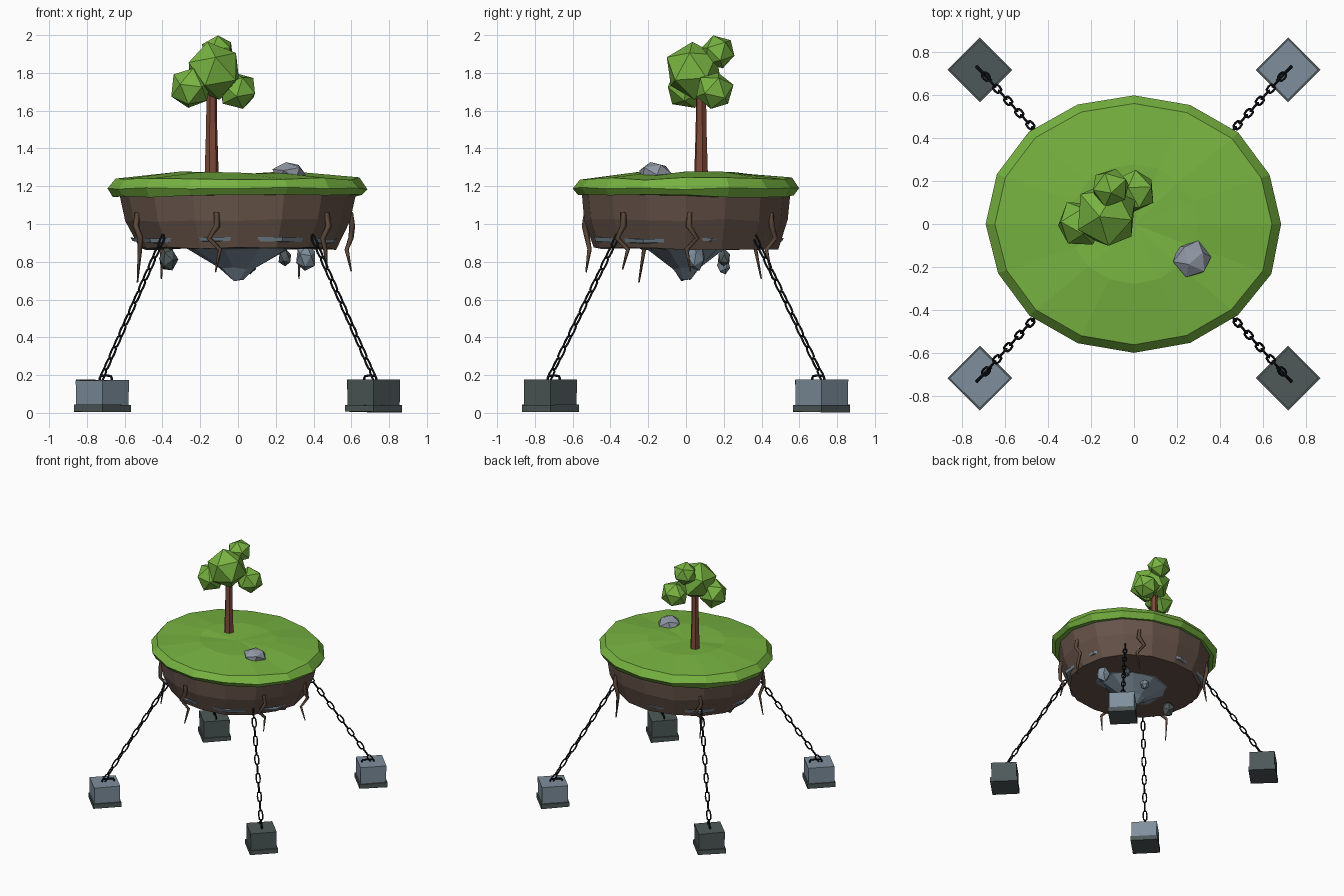
import bpy, bmesh, math, random
from mathutils import Vector, Matrix

if "Cube" in bpy.data.objects:
    bpy.data.objects.remove(bpy.data.objects["Cube"])

random.seed(4)


def mat(name, rgb):
    m = bpy.data.materials.new(name)
    m.diffuse_color = (*rgb, 1)
    m.use_nodes = True
    m.node_tree.nodes["Principled BSDF"].inputs["Base Color"].default_value = m.diffuse_color
    return m


GRASS = mat("grass green", (0.185, 0.45, 0.052))
DIRT = mat("dirt brown", (0.135, 0.088, 0.068))
BARK = mat("bark red brown", (0.21, 0.068, 0.04))
ROOT = mat("root brown", (0.11, 0.068, 0.045))
SLATE = mat("light slate", (0.21, 0.275, 0.335))
DARK = mat("dark slate", (0.076, 0.098, 0.098))
BOULDER = mat("boulder grey", (0.28, 0.31, 0.37))
IRON = mat("black iron", (0.008, 0.009, 0.012))


def finish(name, bm, m):
    bmesh.ops.recalc_face_normals(bm, faces=bm.faces)
    me = bpy.data.meshes.new(name)
    bm.to_mesh(me)
    bm.free()
    me.materials.append(m)
    ob = bpy.data.objects.new(name, me)
    bpy.context.collection.objects.link(ob)
    return ob


def lathe(name, rings, n, m, jitter=0.0, zjit=0.0, start=0.0, at=(0, 0), top=None):
    """Stack of elliptical rings (rx, ry, z); the first may close on a centre point."""
    bm = bmesh.new()
    wob = [1 + random.uniform(-jitter, jitter) for _ in range(n)]
    loops = []
    for rx, ry, z in rings:
        loop = []
        for i in range(n):
            a = start + 2 * math.pi * i / n
            loop.append(bm.verts.new((at[0] + rx * wob[i] * math.cos(a),
                                      at[1] + ry * wob[i] * math.sin(a),
                                      z + random.uniform(-zjit, zjit))))
        loops.append(loop)
    for a, b in zip(loops, loops[1:]):
        for i in range(n):
            j = (i + 1) % n
            bm.faces.new((a[i], a[j], b[j], b[i]))
    if top is None:
        bm.faces.new(loops[0])
    else:
        c = bm.verts.new((at[0], at[1], top))
        for i in range(n):
            bm.faces.new((loops[0][i], loops[0][(i + 1) % n], c))
    bm.faces.new(loops[-1])
    return finish(name, bm, m)


def lump(name, loc, size, m, jitter=0.1, sub=1):
    """Jittered, randomly turned icosphere."""
    bm = bmesh.new()
    bmesh.ops.create_icosphere(bm, subdivisions=sub, radius=1)
    rot = Matrix.Rotation(random.uniform(0, 6.3), 3, 'Z') @ Matrix.Rotation(random.uniform(0, 3), 3, 'X')
    for v in bm.verts:
        p = rot @ v.co * (1 + random.uniform(-jitter, jitter))
        v.co = Vector((p.x * size[0], p.y * size[1], p.z * size[2])) + Vector(loc)
    return finish(name, bm, m)


# Island: grass cap, dirt bowl, stone core that pokes out near the bowl's foot
lathe("grass_cap", [(0.30, 0.28, 1.272), (0.645, 0.565, 1.24), (0.688, 0.603, 1.19), (0.66, 0.575, 1.148)],
      16, GRASS, 0.008, 0.008, top=1.262)
lathe("dirt_bowl", [(0.635, 0.555, 1.18), (0.60, 0.54, 1.02), (0.525, 0.49, 0.87)],
      16, DIRT, 0.012, 0.008)
lathe("stone_core", [(0.555, 0.53, 0.925), (0.545, 0.52, 0.905), (0.27, 0.21, 0.868),
                     (0.10, 0.075, 0.765), (0.028, 0.028, 0.705)],
      9, SLATE, 0.035, 0.006, start=math.radians(15))

# Tree
lathe("tree_trunk", [(0.027, 0.027, 1.72), (0.030, 0.030, 1.50), (0.038, 0.038, 1.25)],
      6, BARK, 0.03, at=(-0.14, 0.08), start=0.2)
for i, (x, y, z, r) in enumerate([(-0.13, 0.04, 1.815, 0.158), (-0.25, 0.0, 1.72, 0.115),
                                  (0.0, 0.15, 1.705, 0.105), (-0.11, 0.17, 1.91, 0.095)]):
    lump("foliage_%d" % i, (x, y, z), (r, r, r * 0.98), GRASS, 0.05)

# Boulder on the grass and loose rocks hanging below
lump("boulder", (0.27, -0.165, 1.275), (0.09, 0.09, 0.058), BOULDER, 0.07)
for i, (x, y, z, r, m) in enumerate([(-0.37, -0.03, 0.815, 0.05, DARK), (0.36, 0.05, 0.825, 0.055, SLATE),
                                     (0.25, 0.20, 0.82, 0.036, DARK), (0.06, 0.20, 0.775, 0.036, SLATE)]):
    lump("hanging_rock_%d" % i, (x, y, z), (r, r, r * 1.3), m)


# Roots: tapered zigzag strands down the dirt wall
def root(name, deg, side, end_z):
    a = math.radians(deg)
    rad = Vector((math.cos(a), math.sin(a) * 0.9, 0))
    tan = Vector((-math.sin(a), math.cos(a), 0)) * side
    pts = [(0.595, 0.0, 1.06, 0.016), (0.605, 0.005, 0.99, 0.017), (0.60, -0.04, 0.925, 0.015),
           (0.575, 0.015, 0.865, 0.012), (0.60, -0.005, end_z, 0.004)]
    cu = bpy.data.curves.new(name, 'CURVE')
    cu.dimensions = '3D'
    cu.bevel_depth = 1.0
    cu.bevel_resolution = 0
    cu.use_fill_caps = True
    sp = cu.splines.new('POLY')
    sp.points.add(len(pts) - 1)
    for p, (r, t, z, w) in zip(sp.points, pts):
        q = rad * r + tan * t
        p.co = (q.x, q.y, z, 1)
        p.radius = w
    cu.materials.append(ROOT)
    ob = bpy.data.objects.new(name, cu)
    bpy.context.collection.objects.link(ob)
    bpy.ops.object.select_all(action='DESELECT')
    ob.select_set(True)
    bpy.context.view_layer.objects.active = ob
    bpy.ops.object.convert(target='MESH')


for i, (deg, side, end_z) in enumerate([(259, 1, 0.745), (322, 1, 0.76), (2, -1, 0.75),
                                        (57, -1, 0.71), (133, 1, 0.71), (207, -1, 0.69)]):
    root("root_%d" % i, deg, side, end_z)


# Chains: alternating stretched rings
def add_link(bm, mx, major, minor, stretch, nu=10, nv=5):
    grid = []
    for i in range(nu):
        u = 2 * math.pi * (i + 0.5) / nu
        row = []
        for j in range(nv):
            v = 2 * math.pi * j / nv
            r = major + minor * math.cos(v)
            p = Vector((r * math.cos(u), r * math.sin(u), minor * math.sin(v)))
            p.x += math.copysign(stretch, math.cos(u)) if abs(math.cos(u)) > 1e-4 else 0
            row.append(bm.verts.new(mx @ p))
        grid.append(row)
    for i in range(nu):
        for j in range(nv):
            k, l = (i + 1) % nu, (j + 1) % nv
            bm.faces.new((grid[i][j], grid[k][j], grid[k][l], grid[i][l]))


LINKS = 13
for sx in (-1, 1):
    for sy in (-1, 1):
        tag = ("front" if sy < 0 else "back") + ("_left" if sx < 0 else "_right")
        a = Vector((0.405 * sx, 0.375 * sy, 0.91))
        b = Vector((0.715 * sx, 0.715 * sy, 0.20))
        axis = (b - a).normalized()
        rad = Vector((sx, sy, 0)).normalized()
        n1 = axis.cross(Vector((0, 0, 1))).normalized()
        n2 = axis.cross(n1)
        bm = bmesh.new()
        for i in range(LINKS):
            c = a.lerp(b, i / (LINKS - 1))
            y, z = (n1, n2) if i % 2 else (n2, -n1)
            mx = Matrix.Translation(c) @ Matrix((axis, y, z)).transposed().to_4x4()
            add_link(bm, mx, 0.0145, 0.006, 0.021)
        # shackle set into the weight
        up = Vector((0, 0, 1))
        mx = Matrix.Translation(Vector((0.70 * sx, 0.70 * sy, 0.18))) @ \
            Matrix((rad, up, rad.cross(up))).transposed().to_4x4()
        add_link(bm, mx, 0.018, 0.007, 0.028)
        finish(tag + "_chain", bm, IRON)

        # Anchor weight: diamond block on a thin foot
        m = SLATE if sx * sy > 0 else DARK
        at = (0.718 * sx, 0.718 * sy)
        lathe(tag + "_weight", [(0.14, 0.14, 0.175), (0.138, 0.138, 0.03)], 4, m, 0.01, 0.003, at=at)
        lathe(tag + "_weight_foot", [(0.151, 0.151, 0.042), (0.151, 0.151, 0.005)], 4, DARK, 0, 0.003, at=at)
